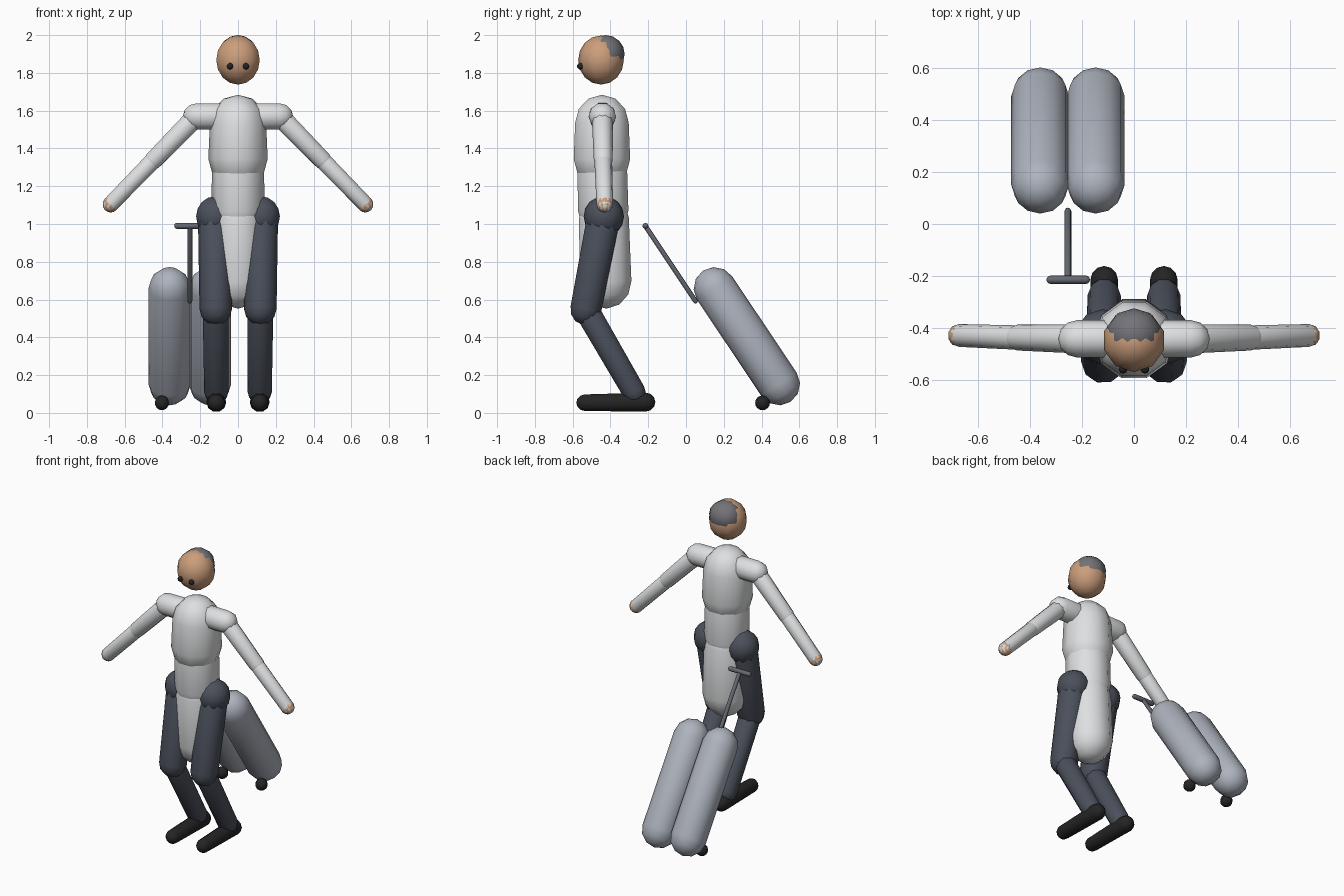
import bpy, bmesh, math
from mathutils import Vector, Matrix

cube = bpy.data.objects.get("Cube")
if cube:
    bpy.data.objects.remove(cube, do_unlink=True)


def material(name, r, g, b):
    m = bpy.data.materials.new(name)
    m.use_nodes = True
    m.diffuse_color = (r, g, b, 1)
    shader = next(n for n in m.node_tree.nodes if n.type == 'BSDF_PRINCIPLED')
    shader.inputs["Base Color"].default_value = (r, g, b, 1)
    return m


shirt = material("white shirt", 0.73, 0.74, 0.75)
skin = material("skin", 0.60, 0.34, 0.20)
hair_grey = material("grey hair", 0.17, 0.17, 0.19)
navy = material("dark navy trousers", 0.07, 0.08, 0.105)
black = material("black", 0.018, 0.018, 0.018)
bag_grey = material("case grey", 0.42, 0.45, 0.51)
metal = material("handle grey", 0.13, 0.14, 0.165)


def finish(name, bm, mat):
    bmesh.ops.recalc_face_normals(bm, faces=bm.faces)
    mesh = bpy.data.meshes.new(name)
    bm.to_mesh(mesh)
    bm.free()
    mesh.materials.append(mat)
    mesh.shade_smooth()
    ob = bpy.data.objects.new(name, mesh)
    bpy.context.collection.objects.link(ob)
    return ob


def capsule(name, a, b, ra, rb, mat, sides=10, rings=3):
    """Round-ended tube from a (radius ra) to b (radius rb)."""
    a, b = Vector(a), Vector(b)
    length = (b - a).length
    steps = [math.pi / 2 * i / rings for i in range(rings + 1)]
    profile = [(ra * math.sin(t), -ra * math.cos(t)) for t in steps]
    profile += [(rb * math.cos(t), length + rb * math.sin(t)) for t in steps]
    bm = bmesh.new()
    verts = [bm.verts.new((r, 0, z)) for r, z in profile]
    edges = [bm.edges.new(pair) for pair in zip(verts, verts[1:])]
    bmesh.ops.spin(bm, geom=verts + edges, cent=(0, 0, 0), axis=(0, 0, 1),
                   angle=math.tau, steps=sides)
    bmesh.ops.remove_doubles(bm, verts=bm.verts, dist=0.0005)
    turn = (b - a).to_track_quat('Z', 'Y').to_matrix().to_4x4()
    bm.transform(Matrix.Translation(a) @ turn)
    return finish(name, bm, mat)


def ball(name, centre, radii, mat, sides=10, rings=8):
    bm = bmesh.new()
    bmesh.ops.create_uvsphere(bm, u_segments=sides, v_segments=rings, radius=1)
    bm.transform(Matrix.Translation(centre) @ Matrix.Diagonal((*radii, 1)))
    return finish(name, bm, mat)


# Torso
capsule("chest", (0, -0.445, 1.345), (0, -0.445, 1.535), 0.157, 0.149, shirt)
capsule("waist", (0, -0.438, 1.07), (0, -0.445, 1.35), 0.14, 0.138, shirt)
capsule("lower_body", (0, -0.425, 0.695), (0, -0.435, 1.03), 0.143, 0.139, shirt)

# Head
ball("head", (0, -0.45, 1.868), (0.121, 0.121, 0.13), skin)
ball("hair", (0, -0.425, 1.90), (0.107, 0.1, 0.1), hair_grey)

# Limbs, mirrored left and right
for side, s in (("left", 1), ("right", -1)):
    ball(side + "_eye", (s * 0.042, -0.56, 1.835), (0.017,) * 3, black)

    shoulder, elbow = (s * 0.22, -0.443, 1.57), (s * 0.45, -0.438, 1.335)
    wrist = (s * 0.674, -0.43, 1.105)
    capsule(side + "_shoulder", (s * 0.08, -0.443, 1.57), shoulder, 0.073, 0.072, shirt)
    capsule(side + "_upper_arm", shoulder, elbow, 0.056, 0.05, shirt)
    capsule(side + "_forearm", elbow, wrist, 0.047, 0.044, shirt)
    ball(side + "_hand", wrist, (0.044,) * 3, skin)

    hip, knee = (s * 0.12, -0.435, 1.04), (s * 0.118, -0.53, 0.55)
    ankle = (s * 0.115, -0.275, 0.11)
    ball(side + "_hip", hip, (0.107,) * 3, navy)
    capsule(side + "_thigh", hip, knee, 0.092, 0.086, navy)
    capsule(side + "_shin", knee, ankle, 0.069, 0.064, navy)
    capsule(side + "_shoe", (s * 0.115, -0.535, 0.054), (s * 0.115, -0.215, 0.057),
            0.046, 0.053, black)

# Wheeled case: two tilted round-ended halves, each with a wheel
for side, s in (("left", 1), ("right", -1)):
    x = -0.255 + s * 0.107
    capsule(side + "_case_half", (x, 0.492, 0.152), (x, 0.152, 0.66),
            0.112, 0.112, bag_grey, 12)
    ball(side + "_wheel", (-0.255 + s * 0.148, 0.405, 0.053), (0.039,) * 3, black)

# Pull handle
capsule("handle_rod", (-0.255, 0.05, 0.592), (-0.255, -0.215, 0.99), 0.013, 0.013, metal, 8)
capsule("handle_grip", (-0.322, -0.215, 0.99), (-0.186, -0.215, 0.99), 0.016, 0.016, metal, 8)
